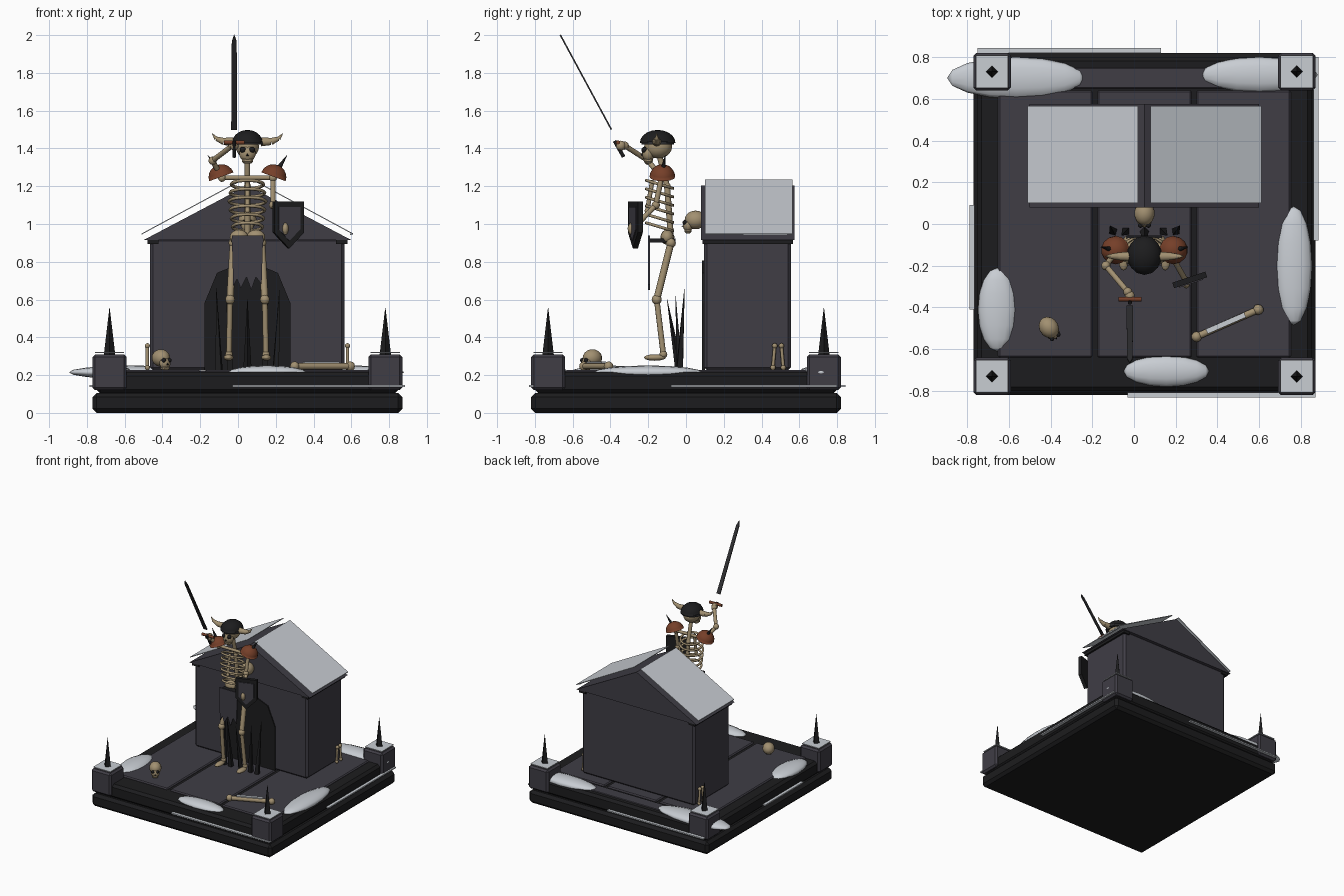
import bpy, bmesh, math
from mathutils import Vector, Matrix

cube = bpy.data.objects.get("Cube")
if cube:
    bpy.data.objects.remove(cube)


def material(name, r, g, b):
    m = bpy.data.materials.new(name)
    m.use_nodes = True
    m.diffuse_color = (r, g, b, 1)
    m.node_tree.nodes["Principled BSDF"].inputs["Base Color"].default_value = (r, g, b, 1)
    return m


STONE = material("dark_stone", .050, .047, .060)
BLACK = material("black_iron", .012, .012, .013)
STEEL = material("dark_steel", .028, .028, .031)
BONE = material("old_bone", .36, .28, .165)
RUST = material("rusty_leather", .18, .05, .022)
SNOW = material("snow", .58, .61, .65)
CX = 0.05  # symmetry plane of the plinth, tomb and figure


def finish(name, bm, mat, bevel=0, smooth=False):
    bmesh.ops.recalc_face_normals(bm, faces=bm.faces)
    mesh = bpy.data.meshes.new(name)
    bm.to_mesh(mesh)
    bm.free()
    ob = bpy.data.objects.new(name, mesh)
    bpy.context.collection.objects.link(ob)
    mesh.materials.append(mat)
    if smooth:
        mesh.polygons.foreach_set("use_smooth", [True] * len(mesh.polygons))
    if bevel:
        mod = ob.modifiers.new("edge_bevel", "BEVEL")
        mod.width, mod.segments = bevel, 1
    return ob


def box(name, c, size, mat, bevel=0, rot=0):
    bm = bmesh.new()
    m = Matrix.Translation(c) @ Matrix.Rotation(rot, 4, "Z") @ Matrix.Diagonal((*size, 1))
    bmesh.ops.create_cube(bm, size=1, matrix=m)
    return finish(name, bm, mat, bevel)


def ball(name, c, radii, mat, rot=None, u=14, v=10, smooth=True, dome=False):
    bm = bmesh.new()
    bmesh.ops.create_uvsphere(bm, u_segments=u, v_segments=v, radius=1)
    if dome:
        bmesh.ops.bisect_plane(bm, geom=bm.verts[:] + bm.edges[:] + bm.faces[:],
                               plane_co=(0, 0, 0), plane_no=(0, 0, -1), clear_outer=True)
    bm.transform(Matrix.Translation(c) @ (rot or Matrix()) @ Matrix.Diagonal((*radii, 1)))
    return finish(name, bm, mat, 0, smooth)


def rod(name, p, q, r1, r2, mat, n=10, smooth=True):
    p, q = Vector(p), Vector(q)
    d = q - p
    m = Matrix.Translation((p + q) / 2) @ d.to_track_quat("Z", "Y").to_matrix().to_4x4()
    bm = bmesh.new()
    bmesh.ops.create_cone(bm, cap_ends=True, segments=n, radius1=r1, radius2=r2,
                          depth=d.length, matrix=m)
    ob = finish(name, bm, mat)
    if smooth:
        for f in ob.data.polygons:
            f.use_smooth = len(f.vertices) == 4
    return ob


def bone(name, p, q, r=.014, knob=1.6):
    rod(name, p, q, r, r, BONE)
    for i, e in enumerate((p, q)):
        ball(f"{name}_joint_{i}", e, [r * knob] * 3, BONE, u=10, v=6)


def prism(name, pts, y0, y1, mat, place=None):
    # Outline in x, z pushed along y
    bm = bmesh.new()
    f = bm.faces.new([bm.verts.new((x, y0, z)) for x, z in pts])
    ext = bmesh.ops.extrude_face_region(bm, geom=[f])["geom"]
    bmesh.ops.translate(bm, vec=(0, y1 - y0, 0),
                        verts=[g for g in ext if isinstance(g, bmesh.types.BMVert)])
    if place:
        bm.transform(place)
    return finish(name, bm, mat)


def skull(name, c, s, yaw=0):
    # Faces -y before turning
    R = Matrix.Rotation(yaw, 4, "Z")
    at = lambda x, y, z: Vector(c) + R @ Vector((x, y, z)) * s
    ball(name + "_cranium", at(0, .1, .2), (.85 * s, s, .85 * s), BONE, R)
    ball(name + "_face", at(0, -.6, -.3), (.6 * s, .45 * s, .6 * s), BONE, R)
    box(name + "_jaw", at(0, -.6, -.8), (.8 * s, .65 * s, .45 * s), BONE, .15 * s, yaw)
    for e in (-1, 1):
        ball(f"{name}_eye_{e}", at(.33 * e, -.88, -.03), [.22 * s] * 3, BLACK, u=8, v=6)
    rod(name + "_nose", at(0, -1.08, -.45), at(0, -.9, -.2), .12 * s, .03 * s, BLACK, 3, False)


# Plinth
box("plinth_lower", (CX, 0, .053), (1.64, 1.64, .106), BLACK, .022)
box("plinth_upper", (CX, 0, .16), (1.6, 1.6, .112), BLACK, .02)
for i in (-1, 0, 1):
    box(f"paving_{i + 1}", (CX + .475 * i, 0, .217), (.452, 1.28, .02), STONE, .008)
box("paving_back", (CX, .7, .214), (1.4, .1, .014), STONE, .004)

# Corner posts with snow caps and spikes
for sx in (-1, 1):
    for sy in (-1, 1):
        x, y = CX + .73 * sx, .73 * sy
        box("corner_post", (x, y, .215), (.18, .18, .19), STONE, .014)
        box("post_snow", (x, y, .32), (.155, .155, .006), SNOW)
        rod("post_spike", (x, y, .31), (x, y, .555), .03, .001, BLACK, 4, False)

# Snow strips on the plinth sides
for c, size in (((.42, -.82, .142), (.9, .024, .01)), ((-.31, .832, .142), (.88, .024, .01)),
                ((-.775, -.16, .142), (.024, .5, .01)), ((.872, .36, .142), (.024, .88, .01))):
    box("side_snow", c, size, SNOW)

# Snow drifts, poles along the long side
for x, y, a, b, turn in ((-.655, -.41, .2, .093, 1), (.765, -.2, .285, .088, 1),
                         (.155, -.705, .205, .075, 0), (-.565, .7, .33, .1, 0), (.6, .715, .28, .085, 0)):
    R = Matrix.Rotation(math.pi / 2 * turn, 4, "Z") @ Matrix.Rotation(math.pi / 2, 4, "Y")
    ball("snow_drift", (x, y, .215), (.036, b, a), SNOW, R, 12, 8)

# Tomb house
box("tomb_walls", (CX, .325, .575), (1.03, .46, .7), STONE, .016)
prism("tomb_roof", [(CX - .55, .915), (CX + .55, .915), (CX, 1.205)], .08, .575, STONE)
for s in (-1, 1):
    box("roof_trim", (CX + .5 * s, .327, .905), (.06, .48, .022), BLACK)
    prism("roof_snow", [(CX + .03 * s, 1.236), (CX + .56 * s, .95),
                        (CX + .56 * s, .944), (CX + .03 * s, 1.23)], .1, .565, SNOW)
    for k, (y, lean) in enumerate(((.46, .01), (.515, -.01))):
        bone("wall_bone", (CX + .53 * s, y, .24), (CX + .53 * s, y + lean, .355), .009)
box("eave_snow", (.6, .42, .945), (.012, .23, .008), SNOW)
arch = [(CX + .228 * math.cos(t * math.pi / 4), .58 + .228 * math.sin(t * math.pi / 4)) for t in range(5)]
prism("doorway", [(CX + .228, .225)] + arch + [(CX - .228, .225)], .086, .1, BLACK)
skull("gable_skull", (CX, .045, 1.01), .058)

# Thorn blades behind the figure
for x, tx, ty, tz in ((-.1, -.115, -.008, .66), (-.04, -.06, -.055, .62), (CX, CX, -.1, .6),
                      (.14, .16, -.055, .62), (.2, .22, -.008, .66)):
    rod("thorn_blade", (x, -.035, .225), (tx, ty, tz), .022, .001, BLACK, 4, False)

# Legs, feet and pelvis
for s in (-1, 1):
    hip, knee, ankle = ((CX + .075 * s, -.08, .9), (CX + .092 * s, -.155, .6), (CX + .098 * s, -.12, .31))
    bone("thigh_bone", hip, knee, .019, 1.4)
    bone("shin_bone", knee, ankle, .015, 1.4)
    ball("foot", (CX + .1 * s, -.165, .293), (.026, .058, .017), BONE)
    ball("hip_bone", (CX + .045 * s, -.1, .93), (.05, .035, .04), BONE)
box("belt", (CX, -.125, .912), (.17, .14, .022), BLACK)
prism("loincloth", [(CX - .083, .94), (CX + .083, .94), (CX + .075, .68), (CX + .045, .72), (CX + .02, .65),
                    (CX - .005, .72), (CX - .035, .66), (CX - .055, .71), (CX - .075, .67)], -.2, -.19, STONE)

# Spine, ribs and collar
bone("spine", (CX, -.08, .93), (CX, -.1, 1.2), .016, 1.2)
bone("neck", (CX, -.1, 1.2), (CX, -.14, 1.36), .015, 1.2)
bone("breastbone", (CX, -.205, 1.07), (CX, -.18, 1.22), .012, 1.2)
for i in range(6):
    curve = bpy.data.curves.new("rib", "CURVE")
    curve.dimensions, curve.bevel_depth, curve.bevel_resolution = "3D", .0085, 1
    sp = curve.splines.new("POLY")
    sp.points.add(19)
    sp.use_cyclic_u = True
    wide, z = .098 - .006 * abs(i - 3), .985 + .045 * i
    for k, pt in enumerate(sp.points):
        a = k * math.tau / 20
        y = -.07 * math.sin(a)
        pt.co = (CX + wide * math.cos(a), -.14 + y, z - .3 * y, 1)
    curve.materials.append(BONE)
    bpy.context.collection.objects.link(bpy.data.objects.new(f"rib_{i}", curve))
bone("collar_bone", (CX - .135, -.13, 1.245), (CX + .135, -.13, 1.245), .012)

# Arms
bone("right_upper_arm", (-.085, -.13, 1.245), (-.135, -.2, 1.335))
bone("right_forearm", (-.135, -.2, 1.335), (-.03, -.325, 1.415))
ball("right_hand", (-.02, -.345, 1.415), (.024, .026, .026), BONE)
bone("left_upper_arm", (.185, -.13, 1.245), (.185, -.16, 1.1))
bone("left_forearm", (.185, -.16, 1.1), (.25, -.275, .98))
ball("left_hand", (.25, -.285, .975), (.018, .024, .032), BONE)

# Shoulder guards
for s in (-1, 1):
    tilt = Matrix.Rotation(.35 * s, 4, "Y")
    ball("shoulder_guard", (CX + .138 * s, -.125, 1.25), (.07, .068, .066), RUST, tilt, dome=True)
    rod("shoulder_spike", (CX + .165 * s, -.12, 1.295), (CX + .21 * s, -.11, 1.365), .014, .001, BLACK, 6)

# Head with horned helmet
skull("head", (CX, -.155, 1.395), .074)
ball("helmet", (CX, -.15, 1.43), (.083, .094, .068), BLACK, dome=True)
rod("helmet_band", (CX, -.15, 1.42), (CX, -.15, 1.438), .086, .086, STEEL, 16)
for s in (-1, 1):
    path = [(CX + s * x, -.155, z) for x, z in ((.07, 1.435), (.125, 1.437), (.165, 1.452), (.188, 1.48))]
    for (p, q), r1, r2 in zip(zip(path, path[1:]), (.024, .019, .011), (.019, .011, .001)):
        rod("helmet_horn", p, q, r1, r2, BONE)

# Sword
aim = Matrix.Translation((-.02, -.395, 1.5)) @ Matrix.Rotation(math.atan2(.27, .5), 4, "X")
prism("sword_blade", [(-.016, 0), (.016, 0), (.013, .53), (0, .57), (-.013, .53)], -.004, .004, STEEL, aim)
rod("sword_grip", (-.02, -.33, 1.355), (-.02, -.378, 1.44), .01, .01, BLACK)
rod("sword_guard", (-.075, -.36, 1.432), (.035, -.36, 1.432), .011, .011, RUST)

# Shield
turn = Matrix.Translation((.267, -.268, 0)) @ Matrix.Rotation(.32, 4, "Z")
shape = [(-.083, 1.12), (.083, 1.12), (.083, .955), (0, .87), (-.083, .955)]
prism("shield_rim", shape, -.014, .014, BLACK, turn)
inner = [(x * .72, 1.015 + (z - 1.015) * .72) for x, z in shape]
prism("shield_panel", inner, -.019, -.013, STONE, turn)
ball("shield_boss", (.25, -.293, .975), (.016, .012, .032), BONE)

# Remains on the ground
skull("ground_skull", (-.405, -.5, .28), .054, .6)
bone("loose_bone", (.3, -.54, .247), (.595, -.41, .247), .017, 1.5)
box("bone_snow", (.44, -.475, .268), (.2, .025, .008), SNOW, 0, .41)
